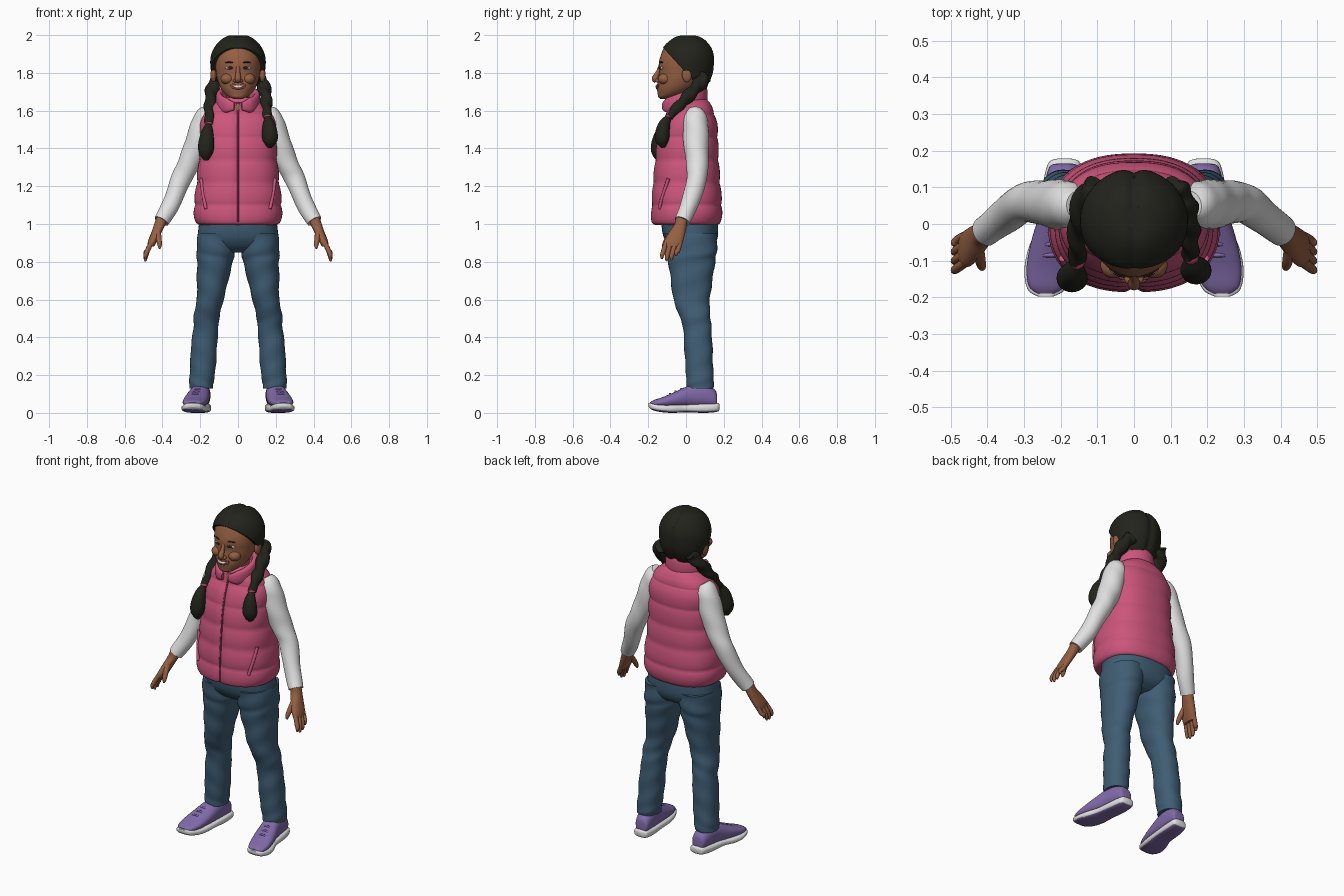
import bpy, bmesh, math
from mathutils import Vector

if "Cube" in bpy.data.objects:
    bpy.data.objects.remove(bpy.data.objects["Cube"])


def material(name, r, g, b):
    m = bpy.data.materials.new(name)
    m.use_nodes = True
    m.diffuse_color = (r, g, b, 1)
    node = m.node_tree.nodes["Principled BSDF"]
    node.inputs["Base Color"].default_value = (r, g, b, 1)
    node.inputs["Roughness"].default_value = 0.8
    return m


SKIN = material("warm skin", .3, .115, .055)
HAIR = material("dark hair", .017, .017, .012)
PINK = material("vest pink", .6, .09, .2)
TRIM = material("vest trim", .36, .045, .11)
WHITE = material("white", .76, .76, .76)
JEANS = material("denim blue", .05, .11, .175)
PURPLE = material("shoe purple", .22, .145, .4)
LIPS = material("lip red", .24, .06, .045)
EYE = material("eye dark", .03, .018, .012)
made = []


def finish(name, bm, *mats):
    bmesh.ops.recalc_face_normals(bm, faces=bm.faces)
    me = bpy.data.meshes.new(name)
    bm.to_mesh(me)
    bm.free()
    ob = bpy.data.objects.new(name, me)
    bpy.context.collection.objects.link(ob)
    for m in mats:
        me.materials.append(m)
    made.append(ob)
    return ob


def spline(keys, steps=6):
    """Catmull-Rom samples through tuples of numbers."""
    out = []
    pad = [keys[0]] + list(keys) + [keys[-1]]
    for a, b, c, d in zip(pad, pad[1:], pad[2:], pad[3:]):
        for i in range(steps):
            t = i / steps
            out.append(tuple(q + t / 2 * (r - p + t * (2 * p - 5 * q + 4 * r - s + t * (3 * (q - r) + s - p)))
                             for p, q, r, s in zip(a, b, c, d)))
    return out + [tuple(keys[-1])]


def ring(c, u, v, n=32, p=2, fold=0, phase=0):
    pts = []
    for i in range(n):
        a = math.tau * i / n
        k = 1 + fold * math.sin(phase + 2 * a)
        x, y = math.cos(a), math.sin(a)
        pts.append(c + u * k * math.copysign(abs(x) ** (2 / p), x) + v * k * math.copysign(abs(y) ** (2 / p), y))
    return pts


def loft(rings, warp=None):
    bm = bmesh.new()
    rows = [[bm.verts.new(warp(p) if warp else p) for p in r] for r in rings]
    n = len(rows[0])
    for a, b in zip(rows, rows[1:]):
        for i in range(n):
            bm.faces.new((a[i], a[(i + 1) % n], b[(i + 1) % n], b[i]))
    bm.faces.new(rows[0])
    bm.faces.new(rows[-1])
    return bm


def upright(keys, s=1, n=32, p=2, fold=0, twist=.9, steps=6, warp=None):
    """Loft of level sections (z, x, y, half width, half depth)."""
    return loft([ring(Vector((s * x, y, z)), Vector((s * rx, 0, 0)), Vector((0, ry, 0)), n, p, fold, i * twist)
                 for i, (z, x, y, rx, ry) in enumerate(spline(keys, steps))], warp)


def tube(keys, s=1, n=16, fold=0, twist=.9, steps=6, p=2):
    """Loft along a path of (x, y, z, radius[, depth radius])."""
    ks = spline([k if len(k) == 5 else k + (k[3],) for k in keys], steps)
    pts = [Vector((s * k[0], k[1], k[2])) for k in ks]
    rings = []
    for i, k in enumerate(ks):
        t = (pts[min(i + 1, len(ks) - 1)] - pts[max(i - 1, 0)]).normalized()
        u = t.cross(Vector((0, 1, 0))).normalized()
        rings.append(ring(pts[i], u * k[3], t.cross(u) * k[4], n, p, fold, i * twist))
    return loft(rings)


def blob(name, loc, size, mat):
    bm = bmesh.new()
    bmesh.ops.create_uvsphere(bm, u_segments=20, v_segments=12, radius=1)
    for v in bm.verts:
        v.co = Vector(loc) + Vector(a * b for a, b in zip(v.co, size))
    return finish(name, bm, mat)


def front(keys, x, z, p=2):
    """Front y of an upright loft at x, z."""
    _, cx, cy, rx, ry = min(spline(keys, 20), key=lambda k: abs(k[0] - z))
    return cy - ry * max(0, 1 - abs((x - cx) / rx) ** p) ** (1 / p)


# Padded vest
VEST = [(.995, 0, 0, .2, .165), (1.01, 0, 0, .223, .182), (1.08, 0, .004, .234, .188), (1.2, 0, .003, .222, .18),
        (1.35, 0, .005, .207, .168), (1.45, 0, .01, .203, .16), (1.53, 0, .018, .2, .147), (1.58, 0, .022, .186, .13),
        (1.62, 0, .02, .155, .118), (1.65, 0, .015, .115, .105), (1.67, 0, .01, .08, .085)]


def quilt(p):
    puff = abs(math.sin(math.pi * (p.z - 1.1) / .12)) ** .6
    k = .965 + .045 * puff if p.z < 1.62 else 1
    dent = .012 * math.exp(-(p.x / .014) ** 2) if p.y < 0 and p.z < 1.64 else 0
    return Vector((p.x * k, p.y * k + dent, p.z))


finish("vest", upright(VEST, n=96, p=2.4, steps=10, warp=quilt), PINK)
zip_path = [(0, front(VEST, 0, z, 2.4) + .008, z, .005) for z in (1.01, 1.1, 1.2, 1.3, 1.4, 1.5, 1.6)]
finish("vest_zip", tube(zip_path, n=8), TRIM)

# Stand-up collar, open at the throat
collar = []
for i in range(49):
    a = -math.pi / 2 + .2 + (math.tau - .4) * i / 48
    out = Vector((.1 * math.cos(a), .108 * math.sin(a), 0))
    back = (math.sin(a) + 1) / 2
    low, high = 1.585 + .035 * back, 1.66 + .08 * back
    end = min(1, .55 + min(i, 48 - i) * .12)
    collar.append(ring(out + Vector((0, -.012, (low + high) / 2)), out.normalized() * .018 * end,
                       Vector((0, 0, (high - low) / 2 * end)), 16, 2.6))
finish("collar", loft(collar), PINK)

# Head, neck and face
HEAD = [(1.662, 0, -.115, .02, .02), (1.672, 0, -.105, .045, .042), (1.69, 0, -.075, .07, .075),
        (1.72, 0, -.05, .092, .103), (1.76, 0, -.03, .108, .118), (1.8, 0, -.02, .116, .122),
        (1.85, 0, -.01, .121, .134), (1.9, 0, 0, .118, .131), (1.94, 0, 0, .095, .11), (1.97, 0, 0, .05, .055)]
finish("head", upright(HEAD, n=40), SKIN)
finish("neck", upright([(1.57, 0, -.015, .06, .075), (1.62, 0, -.015, .06, .08), (1.66, 0, 0, .06, .07),
                        (1.74, 0, .01, .06, .06)]), SKIN)
finish("nose", tube([(0, -.135, 1.835, .01), (0, -.15, 1.8, .012), (0, -.164, 1.77, .017),
                     (0, -.155, 1.755, .012)]), SKIN)


def on_face(xs, height, r, lift):
    return [(x, front(HEAD, x, height(x)) - lift, height(x), r * (.3 if x in (xs[0], xs[-1]) else 1), .005)
            for x in xs]


smile = [-.04, -.03, -.015, 0, .015, .03, .04]
finish("lips", tube(on_face(smile, lambda x: 1.724 + 9 * x * x, .012, .002)), LIPS)
finish("teeth", tube(on_face(smile[1:-1], lambda x: 1.727 + 9 * x * x, .006, .005)), WHITE)

# Hair cap, trimmed along the hairline
CAP = [(2, 0, .015, .02, .025), (1.995, 0, .01, .055, .06), (1.975, 0, .01, .09, .095), (1.94, 0, .007, .122, .127),
       (1.9, 0, .008, .141, .141), (1.86, 0, .008, .147, .143), (1.81, 0, .01, .143, .137), (1.77, 0, .02, .13, .115),
       (1.73, 0, .035, .105, .08), (1.7, 0, .05, .07, .045)]


def parting(p):
    g = math.exp(-(p.x / .016) ** 2)
    return Vector((p.x, p.y - (.012 * g if p.y > .05 else 0), p.z - (.008 * g if p.z > 1.93 else 0)))


cap = upright(CAP, n=64, warp=parting)
cut = bmesh.ops.bisect_plane(cap, geom=cap.verts[:] + cap.edges[:] + cap.faces[:], plane_co=(0, 0, 1.8),
                             plane_no=(0, 1.1, 1), clear_inner=True)
bmesh.ops.holes_fill(cap, edges=[e for e in cut["geom_cut"] if isinstance(e, bmesh.types.BMEdge)])
finish("hair_cap", cap, HAIR)

# Jeans seat
finish("jeans_seat", upright([(1.05, 0, .02, .2, .145), (1, 0, .02, .207, .15), (.93, 0, .025, .212, .143),
                              (.88, 0, .03, .2, .115), (.85, 0, .03, .15, .07)], n=48, p=2.3), JEANS)

LEG = [(.95, .112, .025, .1, .14), (.86, .118, .03, .102, .133), (.8, .122, .03, .095, .124), (.7, .135, .03, .083, .11),
       (.6, .147, .03, .071, .096), (.52, .165, .045, .069, .083), (.45, .17, .06, .066, .075),
       (.35, .18, .065, .069, .075), (.25, .185, .07, .068, .073), (.17, .193, .075, .065, .073),
       (.13, .195, .075, .062, .07)]
SLEEVE = [(.15, .05, 1.6, .04), (.17, .05, 1.565, .06), (.19, .052, 1.5, .068), (.225, .055, 1.4, .065),
          (.265, .06, 1.31, .058), (.305, .055, 1.23, .053), (.352, .02, 1.11, .047), (.405, -.02, 1.015, .041)]
PALM = [(1.04, .4, -.02, .03, .032), (1, .413, -.028, .03, .033), (.96, .43, -.045, .027, .043),
        (.91, .452, -.065, .024, .05), (.88, .463, -.072, .018, .046)]
BRAID = [(.1, .1, 1.78, .034), (.13, .07, 1.74, .035), (.145, .015, 1.68, .032), (.15, -.04, 1.62, .029),
         (.155, -.088, 1.565, .02)]
TUFT = [(.155, -.088, 1.57, .014), (.163, -.113, 1.53, .031), (.168, -.125, 1.48, .04), (.17, -.126, 1.44, .036),
        (.168, -.12, 1.405, .012)]
# Shoe sections: y, x, half width, top, bottom
UPPER = [(.165, .19, .02, .085, .04), (.155, .191, .04, .12, .03), (.1, .196, .05, .155, .03), (.03, .203, .055, .15, .03),
         (-.05, .218, .063, .115, .03), (-.12, .231, .062, .085, .03), (-.17, .238, .048, .068, .035),
         (-.19, .24, .022, .056, .045)]
SOLE = [(.178, .19, .02, .045, .02), (.165, .19, .044, .052, .006), (.1, .196, .054, .05, 0), (0, .206, .057, .046, .003),
        (-.07, .222, .067, .044, 0), (-.13, .233, .066, .045, .004), (-.18, .239, .05, .052, .016),
        (-.198, .241, .02, .052, .032)]


def shoe_part(keys, s, p):
    return loft([ring(Vector((s * x, y, (hi + lo) / 2)), Vector((hw, 0, 0)), Vector((0, 0, (hi - lo) / 2)), 32, p)
                 for y, x, hw, hi, lo in spline(keys, 5)])


for side, s in (("left", 1), ("right", -1)):
    # Eyes, brows, cheeks and ears
    eye = [s * x for x in (.026, .036, .046, .056, .066)]
    finish(side + "_eye_white", tube(on_face(eye, lambda x: 1.826, .007, 0)), WHITE)
    finish(side + "_eye", tube(on_face(eye[:4], lambda x: 1.827, .006, .002)), EYE)
    finish(side + "_brow", tube(on_face(eye, lambda x: 1.856 - 3 * (abs(x) - .045) ** 2, .004, -.002)), HAIR)
    blob(side + "_cheek", (s * .056, -.112, 1.768), (.036, .036, .03), SKIN)
    blob(side + "_nostril", (s * .015, -.15, 1.759), (.011, .014, .01), SKIN)
    blob(side + "_ear", (s * .13, .005, 1.79), (.016, .026, .04), SKIN)

    # Braid with tie and loose end; one hangs lower
    drop = 0 if s > 0 else .045

    def hang(keys):
        return [(x, y - drop * (1.78 - z) * 1.5, z - drop * (1.78 - z) / .25, r) for x, y, z, r in keys]
    finish(side + "_braid", tube(hang(BRAID), s, 20, .16, .55, 10), HAIR)
    finish(side + "_braid_end", tube(hang(TUFT), s, 24, .05, .1), HAIR)
    x, y, z, r = hang(TUFT)[0]
    blob(side + "_hair_tie", (s * x, y, z), (.022, .022, .011), TRIM)

    # Vest pocket welt
    welt = [(x, front(VEST, x, z, 2.4) - .001, z, .009) for x, z in ((.17, 1.08), (.182, 1.14), (.19, 1.19), (.196, 1.24))]
    finish(side + "_pocket", tube(welt, s), PINK)

    # Sleeve and hand
    finish(side + "_sleeve", tube(SLEEVE, s, 32, .02, .7), WHITE)
    finish(side + "_palm", upright(PALM, s, 24, 2.3), SKIN)
    for i, tip in enumerate((.815, .803, .808, .83)):
        y = -.106 + .025 * i
        finish(f"{side}_finger_{i + 1}", tube([(.46, y, .9, .012), (.479, y - .012, .86, .013),
               (.489, y - .02, tip + .02, .011), (.489, y - .022, tip, .005)], s, 12), SKIN)
    finish(side + "_thumb", tube([(.425, -.06, .97, .016), (.42, -.095, .925, .015), (.415, -.115, .89, .012),
                                  (.415, -.122, .87, .005)], s, 12), SKIN)

    # Leg and shoe
    finish(side + "_leg", upright(LEG, s, 36, 2.2, .022, .85), JEANS)
    finish(side + "_shoe", shoe_part(UPPER, s, 2.3), PURPLE)
    sole = finish(side + "_sole", shoe_part(SOLE, s, 3), WHITE, PURPLE)
    for f in sole.data.polygons:
        f.material_index = int(f.normal.z < -.8)
    for i in range(3):
        y, z = -.025 - .03 * i, .124 - .013 * i
        c = .214 + .006 * i
        finish(f"{side}_lace_{i + 1}", tube([(c - .035, y, z - .013, .005), (c, y, z + .003, .006),
                                             (c + .035, y, z - .013, .005)], s, 8), PURPLE)

# Smooth shading that keeps real edges
bpy.ops.object.select_all(action="DESELECT")
for ob in made:
    ob.select_set(True)
bpy.context.view_layer.objects.active = made[0]
bpy.ops.object.shade_smooth_by_angle(angle=math.radians(50))
